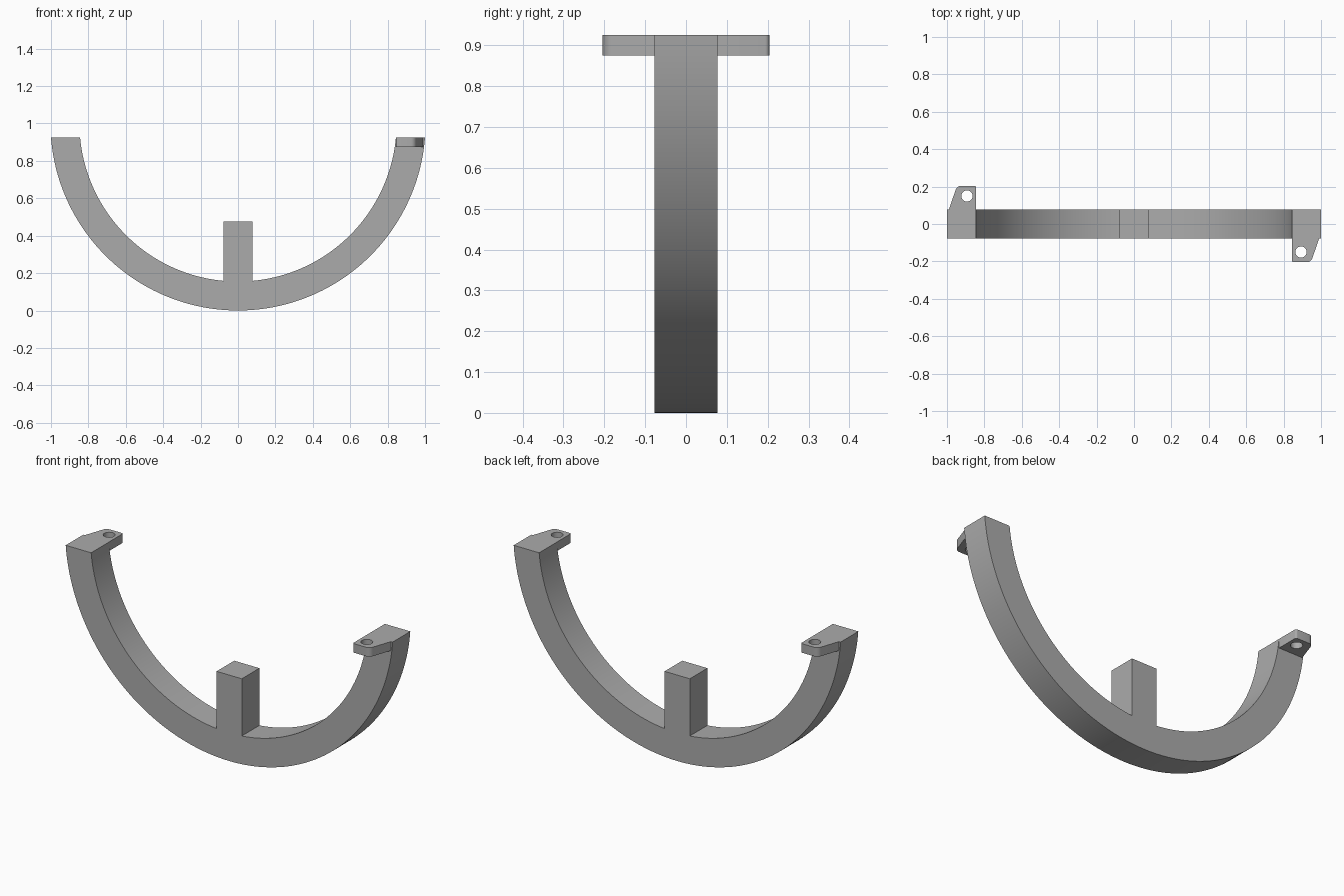
import bpy, bmesh
from math import asin, cos, sin, pi, sqrt, radians
from mathutils import Matrix, Vector

cube = bpy.data.objects.get("Cube")
if cube:
    bpy.data.objects.remove(cube, do_unlink=True)

grey = bpy.data.materials.new("plain_grey")
grey.use_nodes = True
colour = (0.41, 0.41, 0.41, 1)
grey.diffuse_color = colour
grey.node_tree.nodes["Principled BSDF"].inputs["Base Color"].default_value = colour

OUTER, INNER, CENTRE = 1.003, 0.848, 1.003   # ring radii and centre height
HALF = 0.077                                 # half width of the square section
TOP, POST_TOP = 0.925, 0.475
TAB_THICK = 0.05


def arc(radius, start, end, steps, cx=0, cy=0):
    return [(cx + radius * cos(start + (end - start) * i / steps),
             cy + radius * sin(start + (end - start) * i / steps))
            for i in range(steps + 1)]


def extrude_outline(name, loops, depth, matrix):
    """Fill flat outlines (later loops are holes), extrude and place them."""
    bm = bmesh.new()
    edges = []
    for loop in loops:
        verts = [bm.verts.new((x, y, 0)) for x, y in loop]
        edges += [bm.edges.new((a, b)) for a, b in zip(verts, verts[1:] + verts[:1])]
    bmesh.ops.triangle_fill(bm, edges=edges, use_beauty=True, normal=(0, 0, 1))
    ext = bmesh.ops.extrude_face_region(bm, geom=bm.faces[:], use_keep_orig=True)
    moved = [g for g in ext["geom"] if isinstance(g, bmesh.types.BMVert)]
    bmesh.ops.translate(bm, verts=moved, vec=Vector((0, 0, depth)))
    bmesh.ops.transform(bm, matrix=matrix, verts=bm.verts[:])
    bmesh.ops.dissolve_limit(bm, angle_limit=radians(0.1), verts=bm.verts[:], edges=bm.edges[:])
    bmesh.ops.recalc_face_normals(bm, faces=bm.faces[:])
    mesh = bpy.data.meshes.new(name)
    bm.to_mesh(mesh)
    bm.free()
    mesh.materials.append(grey)
    obj = bpy.data.objects.new(name, mesh)
    bpy.context.collection.objects.link(obj)
    bpy.ops.object.select_all(action="DESELECT")
    obj.select_set(True)
    bpy.context.view_layer.objects.active = obj
    bpy.ops.object.shade_smooth_by_angle(angle=radians(30))
    return obj


# Half ring with the upright post, as one profile
drop_out = asin((CENTRE - TOP) / OUTER)
drop_in = asin((CENTRE - TOP) / INNER)
post_side = asin(HALF / INNER)
profile = arc(OUTER, pi + drop_out, 2 * pi - drop_out, 96, 0, CENTRE)
profile += arc(INNER, -drop_in, -pi / 2 + post_side, 40, 0, CENTRE)
profile += [(HALF, POST_TOP), (-HALF, POST_TOP)]
profile += arc(INNER, -pi / 2 - post_side, -pi + drop_in, 40, 0, CENTRE)
upright = Matrix.Translation((0, HALF, 0)) @ Matrix.Rotation(pi / 2, 4, "X")
extrude_outline("half_ring_with_post", [profile], 2 * HALF, upright)

# Drilled mounting tabs, one on each end, turned half a circle from each other
inner_x = sqrt(INNER ** 2 - (CENTRE - TOP) ** 2)
tab = [(inner_x, -HALF)]
tab += arc(0.01, pi, 1.5 * pi, 4, inner_x + 0.01, -0.194)
tab += arc(0.03, 1.5 * pi, 1.9 * pi, 8, 0.925, -0.174)
tab += [(0.99, -HALF)]
hole = arc(0.03, 0, 2 * pi, 32, 0.893, -0.15)[:-1]
for name, turn in (("left_tab", 0), ("right_tab", pi)):
    place = Matrix.Rotation(turn, 4, "Z") @ Matrix.Translation((0, 0, TOP - TAB_THICK))
    extrude_outline(name, [tab, hole], TAB_THICK, place)
